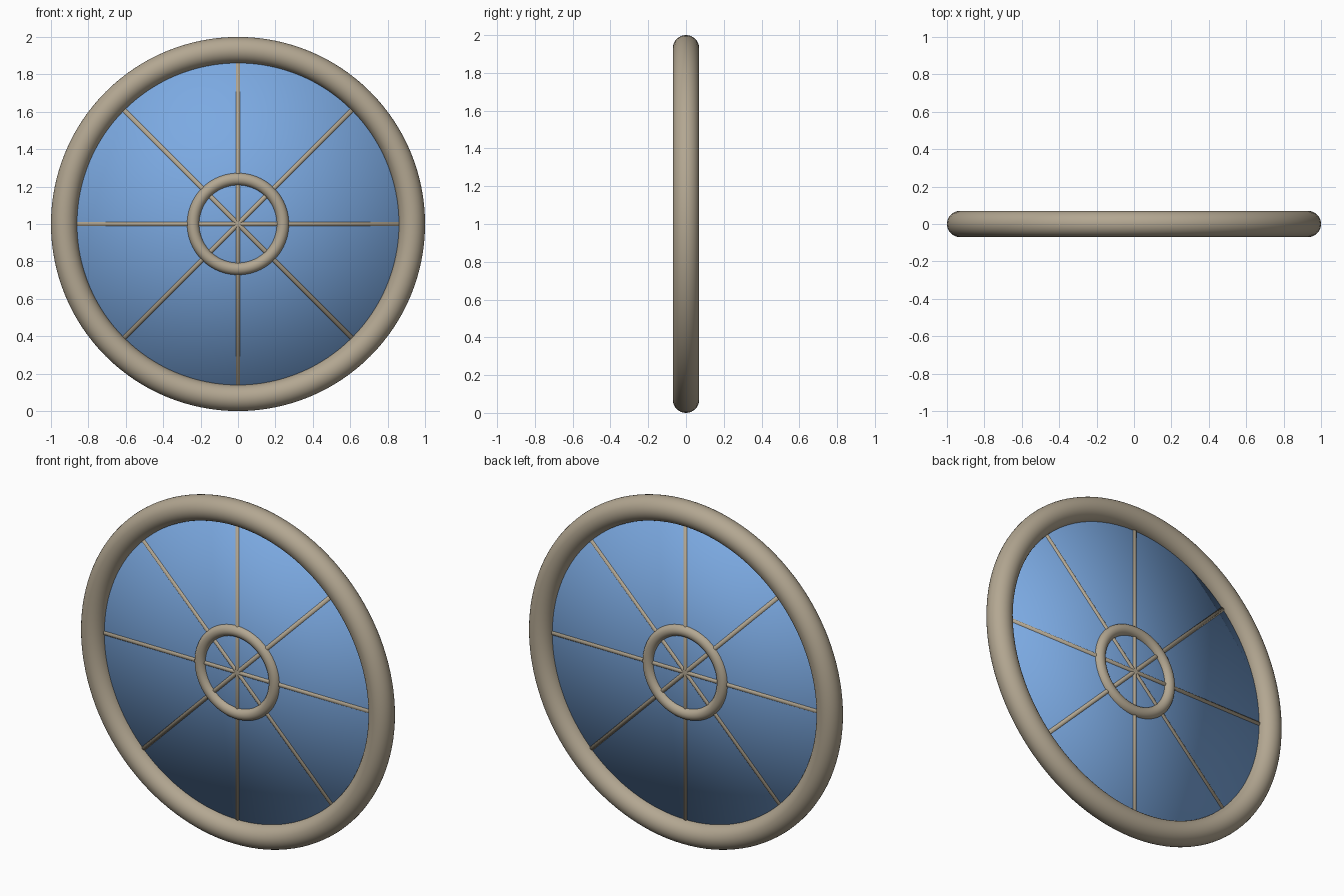
import bpy, bmesh, math
from mathutils import Matrix

if "Cube" in bpy.data.objects:
    bpy.data.objects.remove(bpy.data.objects["Cube"])

CENTRE = Matrix.Translation((0, 0, 1))
FACE_Y = Matrix.Rotation(math.pi / 2, 4, 'X')


def material(name, rgb):
    m = bpy.data.materials.new(name)
    m.diffuse_color = (*rgb, 1)
    m.use_nodes = True
    m.node_tree.nodes["Principled BSDF"].inputs["Base Color"].default_value = m.diffuse_color
    return m


stone = material("warm_stone", (0.45, 0.385, 0.285))
blue = material("blue_glass", (0.20, 0.40, 0.76))


def ring(name, major, minor, seg, sides):
    bpy.ops.mesh.primitive_torus_add(major_radius=major, minor_radius=minor,
                                     major_segments=seg, minor_segments=sides)
    ob = bpy.context.object
    ob.name = name
    ob.data.transform(CENTRE @ FACE_Y)
    ob.data.materials.append(stone)
    bpy.ops.object.shade_smooth()
    return ob


def rod(name, radius, length, sides, matrix, mat):
    bm = bmesh.new()
    bmesh.ops.create_cone(bm, cap_ends=True, cap_tris=True, segments=sides,
                          radius1=radius, radius2=radius, depth=length)
    bm.transform(matrix)
    for f in bm.faces:
        f.smooth = True
    me = bpy.data.meshes.new(name)
    bm.to_mesh(me)
    bm.free()
    me.materials.append(mat)
    ob = bpy.data.objects.new(name, me)
    bpy.context.collection.objects.link(ob)
    return ob


# Outer frame and inner ring
ring("outer_frame", 0.93, 0.07, 128, 32)
ring("inner_ring", 0.24, 0.033, 96, 24)

# Glass disc, softly shaded over its rim
rod("glass_pane", 0.90, 0.012, 128, CENTRE @ FACE_Y, blue)

# Four bars crossing the centre make eight spokes
for i in range(4):
    rod(f"spoke_bar_{i + 1}", 0.0135, 1.8, 16,
        CENTRE @ Matrix.Rotation(i * math.pi / 4, 4, 'Y'), stone)
